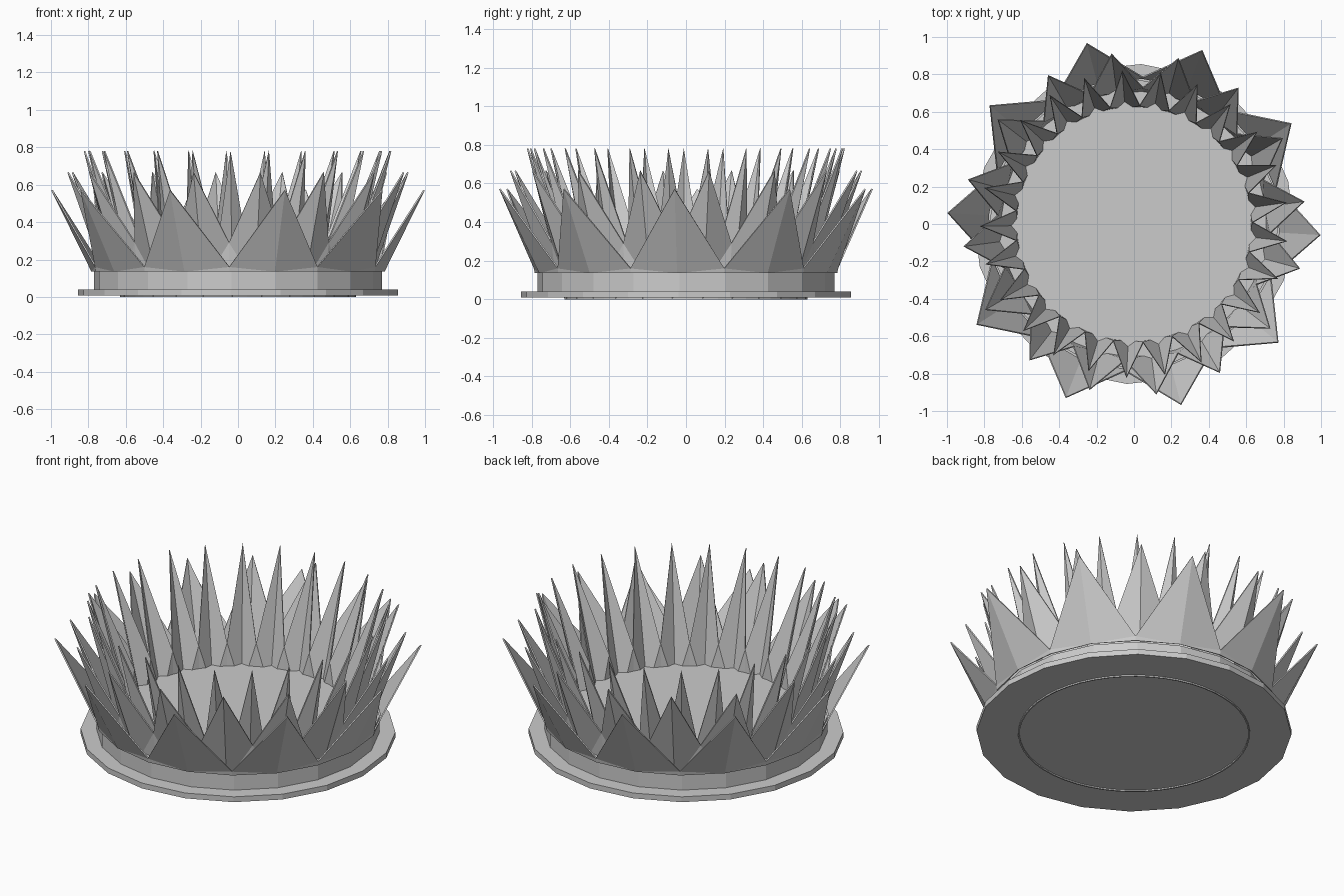
import bpy, bmesh
from math import sin, cos, radians, pi

old = bpy.data.objects.get("Cube")
if old:
    bpy.data.objects.remove(old, do_unlink=True)

grey = bpy.data.materials.new("plain_grey")
grey.use_nodes = True
colour = (0.6, 0.6, 0.6, 1)
grey.diffuse_color = colour
grey.node_tree.nodes["Principled BSDF"].inputs["Base Color"].default_value = colour


def finish(name, bm):
    bmesh.ops.recalc_face_normals(bm, faces=bm.faces)
    mesh = bpy.data.meshes.new(name)
    bm.to_mesh(mesh)
    bm.free()
    mesh.materials.append(grey)
    obj = bpy.data.objects.new(name, mesh)
    bpy.context.collection.objects.link(obj)
    return obj


def polar(bm, radius, angle, z):
    return bm.verts.new((radius * cos(angle), radius * sin(angle), z))


def disc(name, radius, bottom, top, sides=20, turn=-2.6):
    """Solid flat-sided disc."""
    bm = bmesh.new()
    angles = [radians(turn) + 2 * pi * i / sides for i in range(sides)]
    low = [polar(bm, radius, a, bottom) for a in angles]
    high = [polar(bm, radius, a, top) for a in angles]
    bm.faces.new(low)
    bm.faces.new(high)
    for i in range(sides):
        j = (i + 1) % sides
        bm.faces.new((low[i], low[j], high[j], high[i]))
    return finish(name, bm)


def spike_ring(name, count, turn, base, valley, tip):
    """Thin zigzag wall; base, valley and tip are (radius, z)."""
    bm = bmesh.new()
    low, high = [], []
    for i in range(count * 2):
        a = radians(turn) + pi * i / count
        r, z = valley if i % 2 else tip
        low.append(polar(bm, base[0], a, base[1]))
        high.append(polar(bm, r, a, z))
    for i in range(0, count * 2, 2):
        for j in (i - 1, (i + 1) % (count * 2)):
            bm.faces.new((low[i], low[j], high[j]))
            bm.faces.new((low[i], high[j], high[i]))
    obj = finish(name, bm)
    wall = obj.modifiers.new("thickness", "SOLIDIFY")
    wall.thickness = 0.008
    wall.offset = -1
    return obj


# Stepped base
disc("base_plate", 0.856, 0.008, 0.04)
disc("base_drum", 0.77, 0.03, 0.135)

# Three nested rings of spikes
spike_ring("outer_spikes", 10, -3.4, (0.785, 0.135), (0.79, 0.16), (1.0, 0.57))
spike_ring("middle_spikes", 16, 7.5, (0.71, 0.07), (0.735, 0.29), (0.92, 0.665))
spike_ring("inner_spikes", 25, 8.0, (0.63, 0.0), (0.64, 0.27), (0.825, 0.78))
